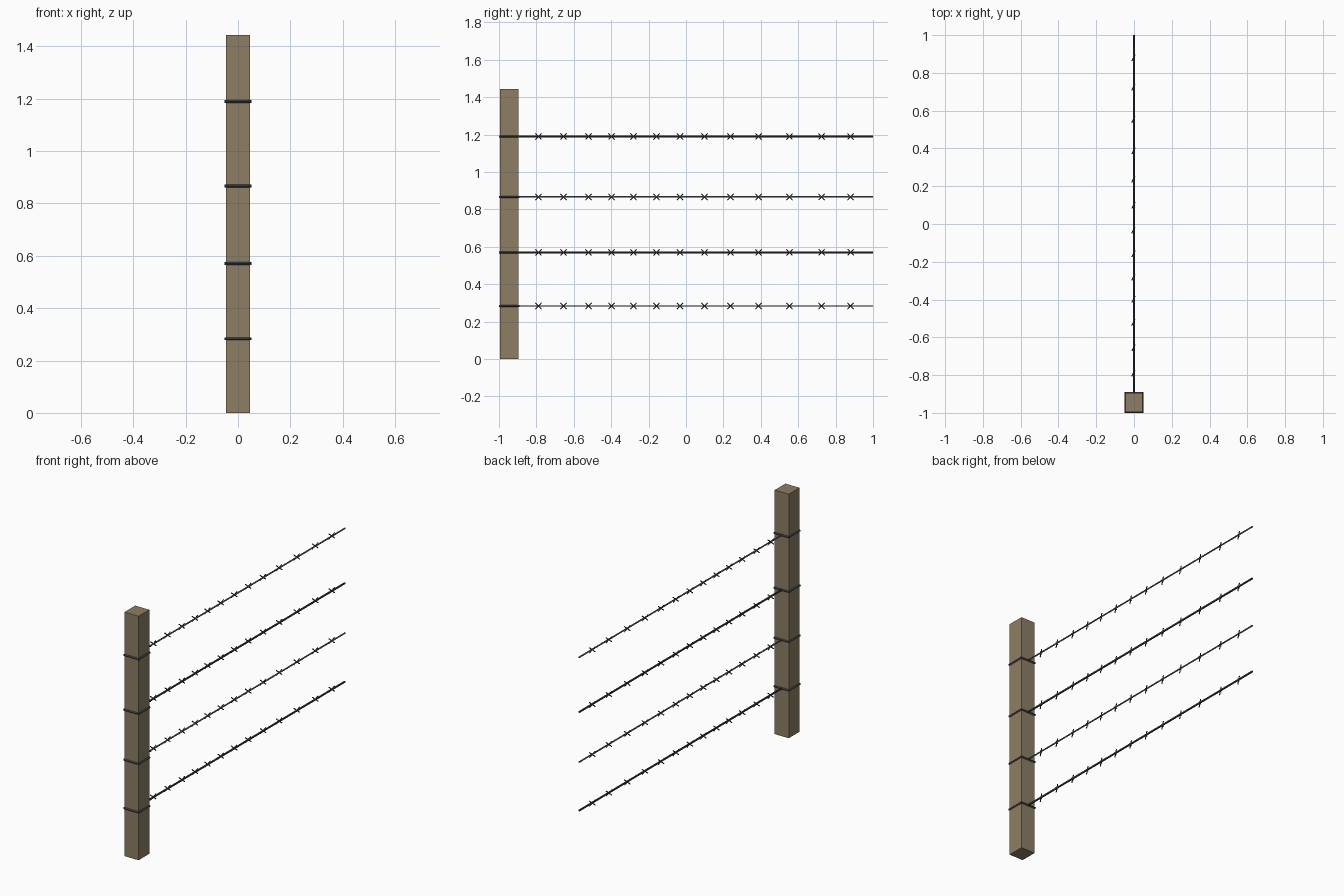
import bpy, bmesh, math
from mathutils import Vector, Matrix

if "Cube" in bpy.data.objects:
    bpy.data.objects.remove(bpy.data.objects["Cube"])


def material(name, rgb):
    m = bpy.data.materials.new(name)
    m.diffuse_color = (*rgb, 1.0)
    m.use_nodes = True
    m.node_tree.nodes["Principled BSDF"].inputs["Base Color"].default_value = m.diffuse_color
    return m


WOOD = material("weathered wood", (0.27, 0.21, 0.13))
STEEL = material("dark steel", (0.06, 0.062, 0.068))

WIRE_HEIGHTS = [0.283, 0.57, 0.866, 1.19]
BARB_Y = [-0.789, -0.655, -0.521, -0.398, -0.281, -0.158, -0.032,
          0.099, 0.238, 0.388, 0.553, 0.725, 0.88]
HALF_X, Y0, Y1, TOP = 0.046, -0.995, -0.895, 1.444


def finish(bm, name, mat):
    bmesh.ops.recalc_face_normals(bm, faces=bm.faces)
    me = bpy.data.meshes.new(name)
    bm.to_mesh(me)
    bm.free()
    me.materials.append(mat)
    ob = bpy.data.objects.new(name, me)
    bpy.context.collection.objects.link(ob)
    return ob


def rod(bm, a, b, radius, sides=4, tip=None, spin=0.0):
    """Low-poly rod between two points."""
    a, b = Vector(a), Vector(b)
    d = b - a
    mat = (Matrix.Translation((a + b) / 2) @ d.to_track_quat('Z', 'Y').to_matrix().to_4x4()
           @ Matrix.Rotation(spin, 4, 'Z'))
    bmesh.ops.create_cone(bm, cap_ends=True, segments=sides, radius1=radius,
                          radius2=radius if tip is None else tip,
                          depth=d.length, matrix=mat)


# Square wooden post
bm = bmesh.new()
bmesh.ops.create_cube(bm, size=1.0, matrix=Matrix.Translation((0, (Y0 + Y1) / 2, TOP / 2))
                      @ Matrix.Diagonal((2 * HALF_X, Y1 - Y0, TOP, 1)))
finish(bm, "post", WOOD)

for i, z in enumerate(WIRE_HEIGHTS, 1):
    # Long strand running away from the back of the post
    bm = bmesh.new()
    rod(bm, (0, Y1 - 0.01, z), (0, 1.0, z), 0.0055, spin=math.pi / 4 * (i % 2))
    finish(bm, f"wire_{i}", STEEL)

    # Loop of wire tied around the post
    bm = bmesh.new()
    corners = [(-HALF_X, Y0), (HALF_X, Y0), (HALF_X, Y1), (-HALF_X, Y1)]
    for k in range(4):
        p = Vector((*corners[k], z))
        q = Vector((*corners[(k + 1) % 4], z))
        e = (q - p).normalized() * 0.005
        rod(bm, p - e, q + e, 0.0055)
    finish(bm, f"wire_tie_{i}", STEEL)

    # Crossed barbs, slightly slanted across the strand
    bm = bmesh.new()
    for y in BARB_Y:
        for s in (-1, 1):
            c = Vector((-0.003, y, z))
            d = Vector((0.008, 0.016, 0.016 * s))
            rod(bm, c - d, c + d, 0.003)
    finish(bm, f"barbs_{i}", STEEL)
